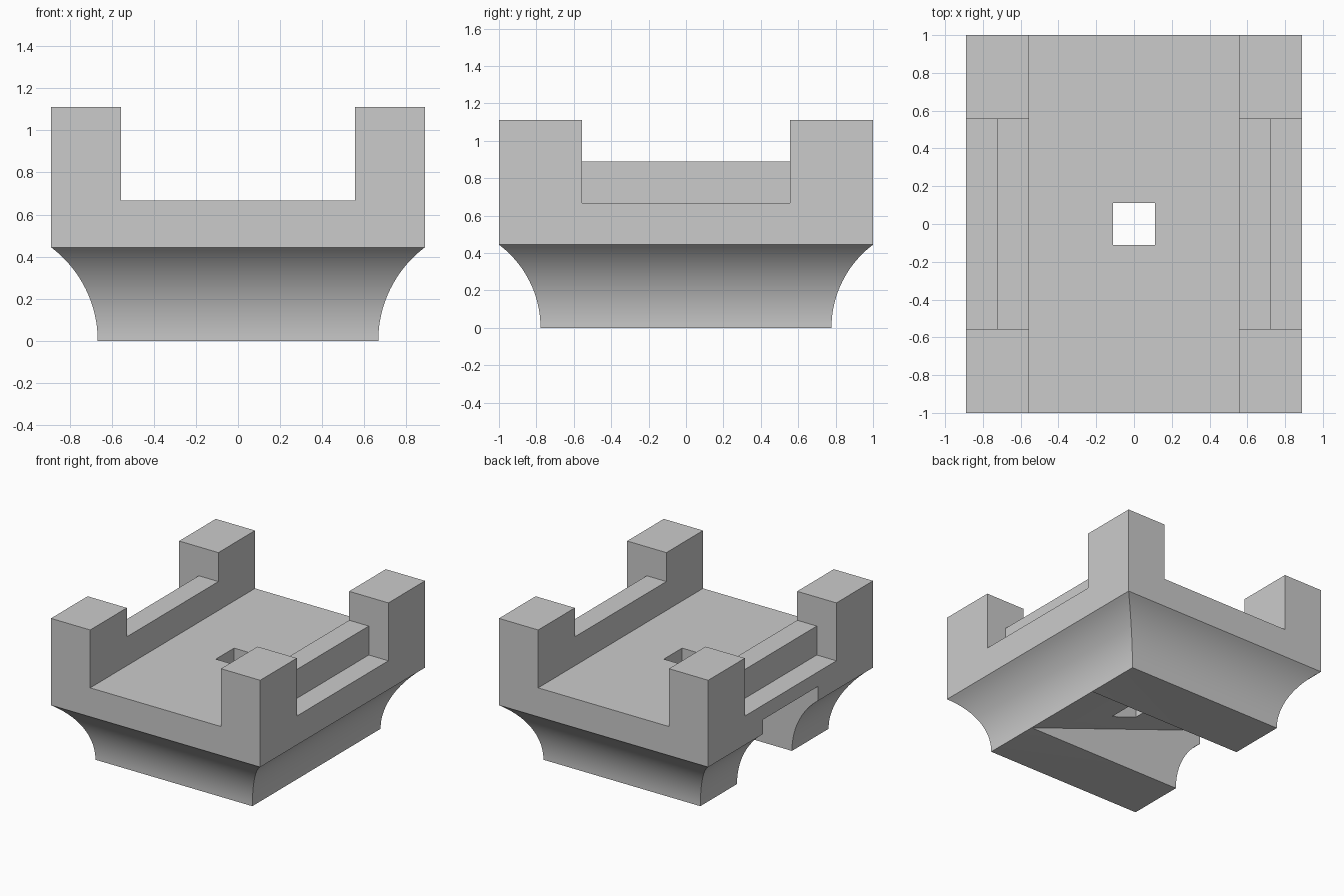
import bpy, bmesh, math

old = bpy.data.objects.get("Cube")
if old:
    bpy.data.objects.remove(old, do_unlink=True)

U = 1 / 9  # grid unit of the design

grey = bpy.data.materials.new("plain grey")
grey.use_nodes = True
colour = (0.6, 0.6, 0.6, 1)
grey.diffuse_color = colour
grey.node_tree.nodes["Principled BSDF"].inputs["Base Color"].default_value = colour


def loft(name, rings):
    """Closed solid through a list of four-cornered rings."""
    bm = bmesh.new()
    loops = [[bm.verts.new(p) for p in ring] for ring in rings]
    for a, b in zip(loops, loops[1:]):
        for i in range(4):
            j = (i + 1) % 4
            bm.faces.new((a[i], a[j], b[j], b[i]))
    bm.faces.new(loops[0][::-1])
    bm.faces.new(loops[-1])
    bmesh.ops.recalc_face_normals(bm, faces=bm.faces)
    mesh = bpy.data.meshes.new(name)
    bm.to_mesh(mesh)
    bm.free()
    obj = bpy.data.objects.new(name, mesh)
    bpy.context.collection.objects.link(obj)
    mesh.materials.append(grey)
    return obj


def rect(x0, x1, y0, y1, z):
    return [(x0, y0, z), (x1, y0, z), (x1, y1, z), (x0, y1, z)]


def box(name, x0, x1, y0, y1, z0, z1):
    return loft(name, [rect(x0, x1, y0, y1, z0), rect(x0, x1, y0, y1, z1)])


def cut(body, cutter):
    """Subtract the cutter and remove it."""
    mod = body.modifiers.new("cut", "BOOLEAN")
    mod.operation, mod.solver, mod.object = "DIFFERENCE", "EXACT", cutter
    bpy.context.view_layer.objects.active = body
    bpy.ops.object.modifier_apply(modifier=mod.name)
    bpy.data.objects.remove(cutter, do_unlink=True)


# Body: concave coved foot flaring out into a straight block
R, STEPS = 5 * U, 24
top_angle = math.asin(0.8)
rings = []
for i in range(STEPS + 1):
    a = top_angle * i / STEPS
    flare = R * (1 - math.cos(a))
    x, y = 6 * U + flare, 7 * U + flare
    rings.append(rect(-x, x, -y, y, R * math.sin(a)))
rings.append(rect(-8 * U, 8 * U, -9 * U, 9 * U, 10 * U))
body = loft("battlement_block", rings)

# Walkway channel from front to back, leaving two side walls
cut(body, box("channel", -5 * U, 5 * U, -1.3, 1.3, 6 * U, 1.4))
# Lower the walls between the corner posts
cut(body, box("wall_gap", -1.3, 1.3, -5 * U, 5 * U, 8 * U, 1.4))
# Outer ledges beside the inner rails
for s in (-1, 1):
    x0, x1 = sorted((s * 6.5 * U, s * 1.3))
    cut(body, box("ledge", x0, x1, -5 * U, 5 * U, 6 * U, 1.3))
# Square hole through the floor
cut(body, box("floor_hole", -U, U, -U, U, -0.2, 1.4))
# Sloped passage underneath, open on one side
slope = 5 / 14
edge = 6 * U - 0.002
w = 3 * U


def ramp_z(x):
    return (edge - x) * slope


ramp = [(edge + 0.1, ramp_z(edge + 0.1)), (-1.1, ramp_z(-1.1)), (-1.1, -0.3), (edge + 0.1, -0.3)]
cut(body, loft("passage", [[(x, y, z) for x, z in ramp] for y in (-w, w)]))

# Smooth cove, crisp edges elsewhere
bpy.ops.object.select_all(action="DESELECT")
body.select_set(True)
bpy.context.view_layer.objects.active = body
bpy.ops.object.shade_smooth_by_angle(angle=math.radians(20))
